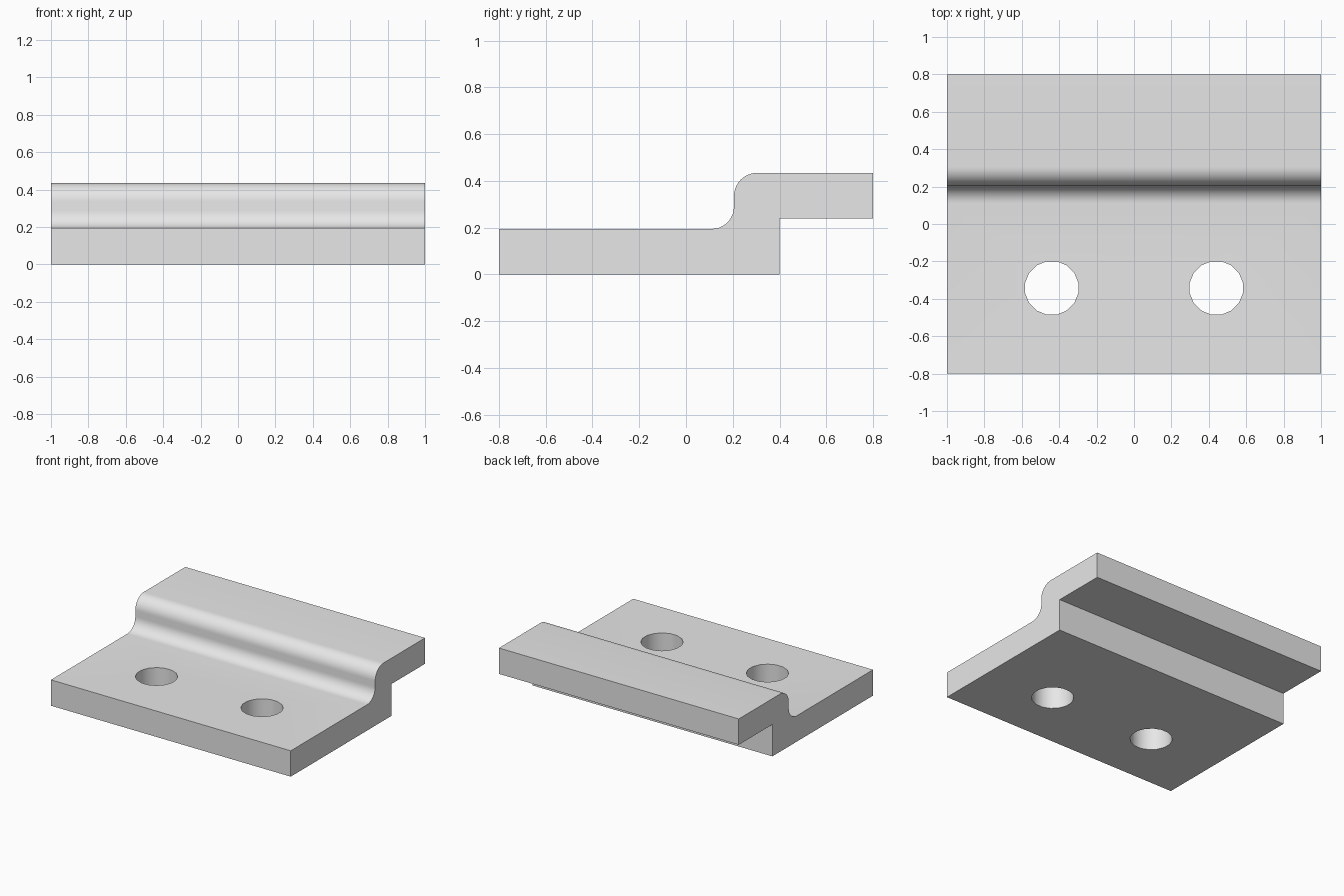
import bpy
import bmesh
from math import cos, sin, radians

default_cube = bpy.data.objects.get("Cube")
if default_cube:
    bpy.data.objects.remove(default_cube, do_unlink=True)

grey = bpy.data.materials.new("light grey")
grey.use_nodes = True
COLOUR = (0.8, 0.8, 0.8, 1)
grey.diffuse_color = COLOUR
grey.node_tree.nodes["Principled BSDF"].inputs["Base Color"].default_value = COLOUR


def arc(cy, cz, radius, start, end, steps=10):
    """Points of an arc in the side profile, angles in degrees."""
    angles = [radians(start + (end - start) * i / steps) for i in range(steps + 1)]
    return [(cy + radius * cos(a), cz + radius * sin(a)) for a in angles]


# Stepped plate: side profile extruded along x
profile = [(-0.8, 0), (0.4, 0), (0.4, 0.24), (0.8, 0.24), (0.8, 0.435)]
profile += arc(0.305, 0.335, 0.1, 90, 180)    # rounded upper edge
profile += arc(0.11, 0.29, 0.095, 0, -90)     # fillet at the foot of the step
profile += [(-0.8, 0.195)]

bm = bmesh.new()
end_face = bm.faces.new([bm.verts.new((-1, y, z)) for y, z in profile])
extruded = bmesh.ops.extrude_face_region(bm, geom=[end_face])["geom"]
moved = [v for v in extruded if isinstance(v, bmesh.types.BMVert)]
bmesh.ops.translate(bm, verts=moved, vec=(2, 0, 0))
bmesh.ops.recalc_face_normals(bm, faces=bm.faces)
mesh = bpy.data.meshes.new("stepped_plate")
bm.to_mesh(mesh)
bm.free()
mesh.materials.append(grey)
plate = bpy.data.objects.new("stepped_plate", mesh)
bpy.context.collection.objects.link(plate)

# Two through holes
for side in (-1, 1):
    bpy.ops.mesh.primitive_cylinder_add(
        vertices=16, radius=0.145, depth=1,
        location=(side * 0.44, -0.342, 0.1), rotation=(0, 0, radians(11.25)))
    cutter = bpy.context.object
    cutter.name = "hole_cutter"
    cutter.hide_render = True
    cutter.data.materials.append(grey)
    cut = plate.modifiers.new("hole", 'BOOLEAN')
    cut.operation = 'DIFFERENCE'
    cut.solver = 'EXACT'
    cut.object = cutter
    bpy.context.view_layer.objects.active = plate
    bpy.ops.object.modifier_apply(modifier=cut.name)
    bpy.data.objects.remove(cutter, do_unlink=True)

# Smooth the curves and hole walls, keep the corners sharp
bpy.ops.object.select_all(action='DESELECT')
plate.select_set(True)
bpy.context.view_layer.objects.active = plate
bpy.ops.object.shade_smooth_by_angle(angle=radians(30))
